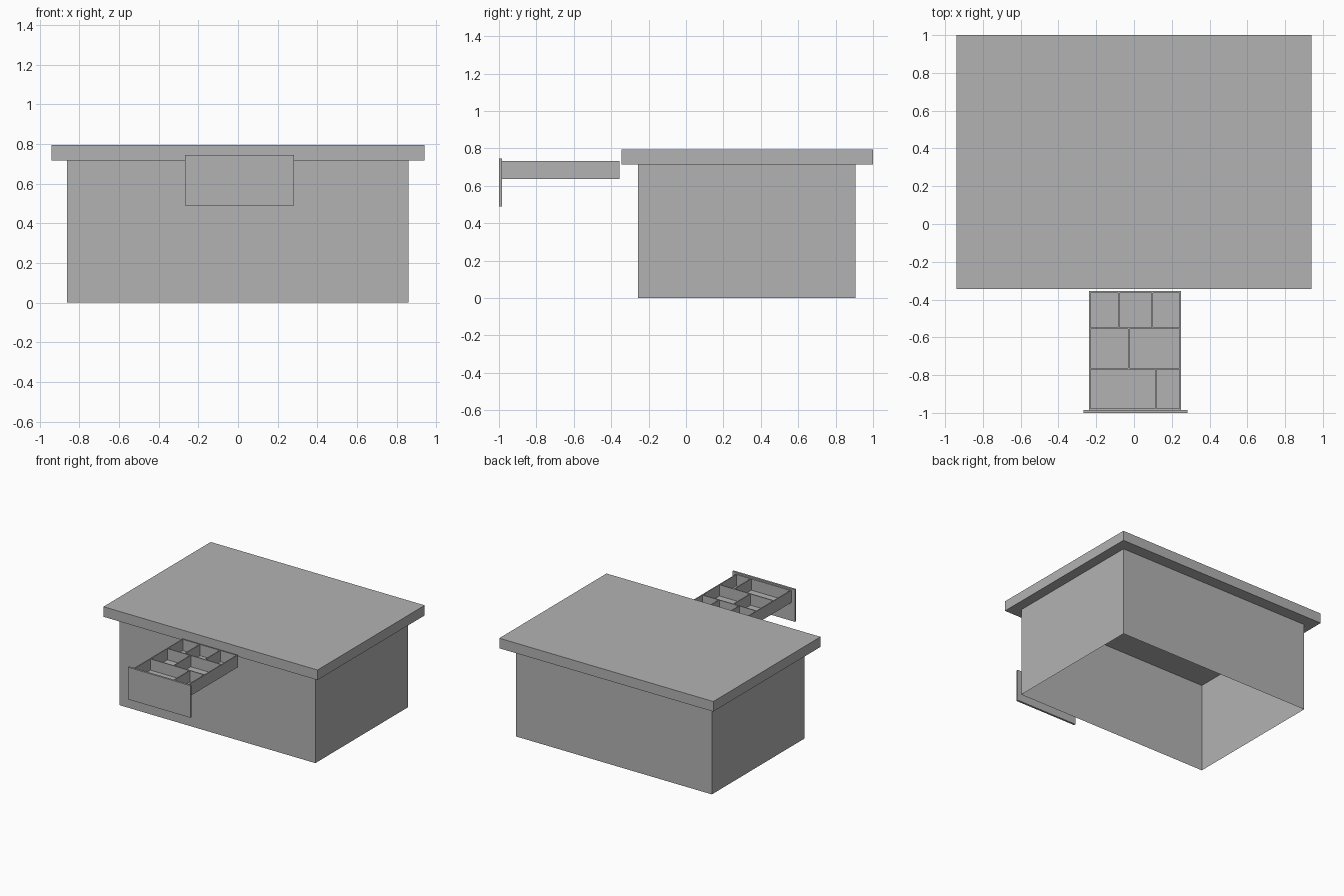
import bpy
import bmesh

old = bpy.data.objects.get("Cube")
if old:
    bpy.data.objects.remove(old, do_unlink=True)

# One plain grey for everything
grey = bpy.data.materials.new("plain_grey")
grey.use_nodes = True
tone = (0.45, 0.45, 0.45, 1)
grey.diffuse_color = tone
grey.node_tree.nodes["Principled BSDF"].inputs["Base Color"].default_value = tone


def box(name, x, y, z, open_bottom=False):
    """Flat-sided box spanning the given (low, high) ranges."""
    bm = bmesh.new()
    bmesh.ops.create_cube(bm, size=1)
    for v in bm.verts:
        v.co = [span[0] if c < 0 else span[1] for c, span in zip(v.co, (x, y, z))]
    bm.normal_update()
    if open_bottom:
        under = [f for f in bm.faces if f.normal.z < -0.5]
        bmesh.ops.delete(bm, geom=under, context="FACES")
    mesh = bpy.data.meshes.new(name)
    bm.to_mesh(mesh)
    bm.free()
    mesh.materials.append(grey)
    obj = bpy.data.objects.new(name, mesh)
    bpy.context.collection.objects.link(obj)
    return obj


# Desk: thick top over a hollow body that is open underneath
TOP_Z = 0.715
box("desk_top", (-0.94, 0.94), (-0.345, 1.0), (TOP_Z, 0.795))
box("desk_body", (-0.861, 0.859), (-0.256, 0.905), (0, TOP_Z), open_bottom=True)

# Drawer tray: base, four thin walls and the larger front panel
L, R, F, B = -0.238, 0.248, -0.984, -0.356
LOW, HIGH, T = 0.636, 0.733, 0.008
walls_z = (LOW + T, HIGH)
box("drawer_front_panel", (-0.267, 0.282), (-1.0, F), (0.49, 0.745))
box("drawer_base", (L, R), (F, B), (LOW, LOW + T))
box("drawer_right_wall", (L, L + T), (F, B), walls_z)
box("drawer_left_wall", (R - T, R), (F, B), walls_z)
box("drawer_inner_front", (L + T, R - T), (F, F + T), walls_z)
box("drawer_back", (L + T, R - T), (B - T, B), walls_z)

# Cross dividers split the tray into three rows
crosses = (-0.767, -0.553)
for i, y in enumerate(crosses):
    box(f"cross_divider_{i + 1}", (L + T, R - T), (y - T / 2, y + T / 2), walls_z)

# Short dividers split each row, front to back
edges = (F + T / 2, *crosses, B - T / 2)
rows = ((0.114,), (-0.029,), (-0.082, 0.096))
for i, row in enumerate(rows):
    span = (edges[i] + T / 2, edges[i + 1] - T / 2)
    for j, x in enumerate(row):
        box(f"row_{i + 1}_divider_{j + 1}", (x - T / 2, x + T / 2), span, walls_z)
